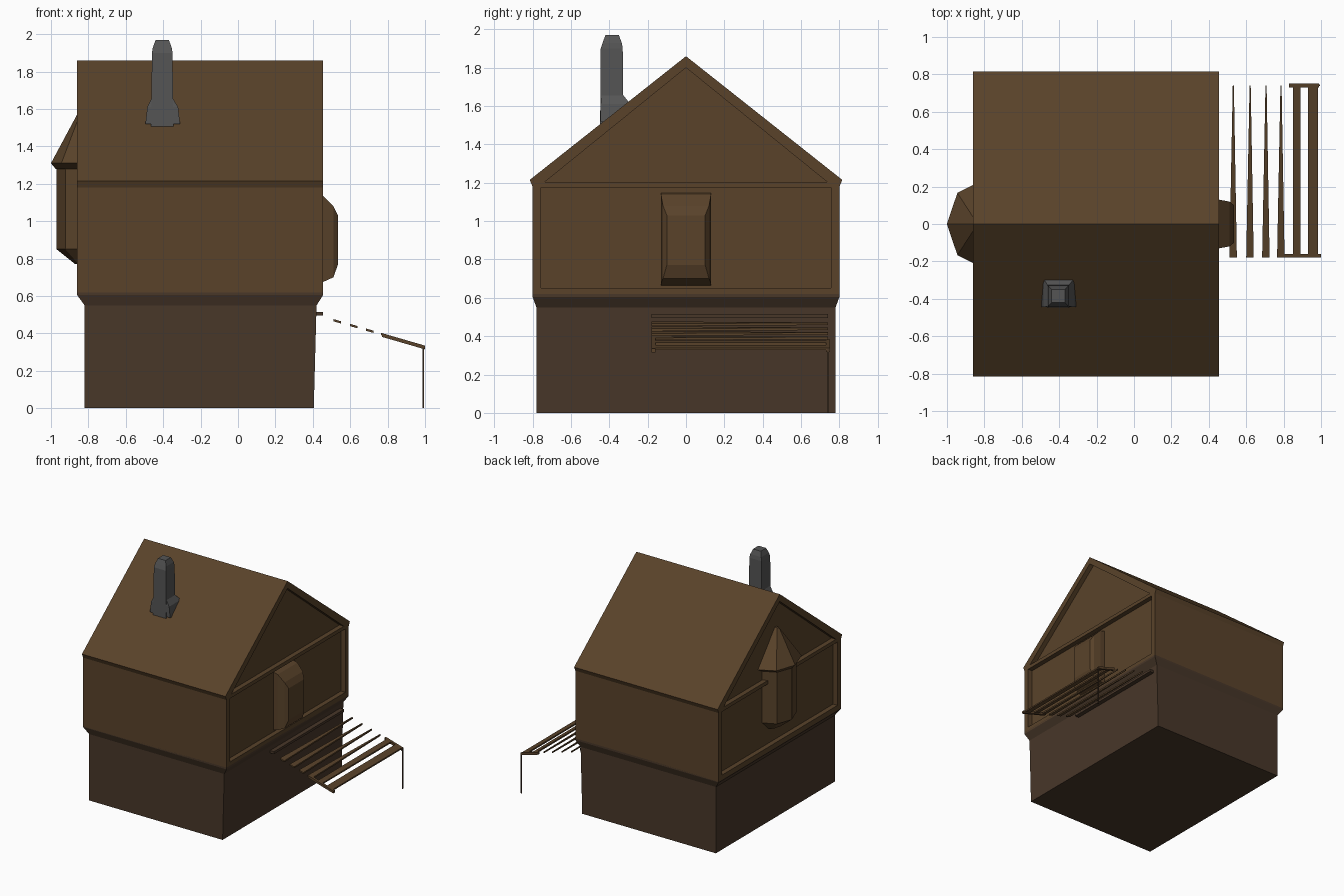
import bpy, bmesh
from math import cos, sin, pi

if "Cube" in bpy.data.objects:
    bpy.data.objects.remove(bpy.data.objects["Cube"])


def material(name, rgb):
    m = bpy.data.materials.new(name)
    m.diffuse_color = (*rgb, 1)
    m.use_nodes = True
    m.node_tree.nodes["Principled BSDF"].inputs["Base Color"].default_value = m.diffuse_color
    return m


WOOD = material("wood", (0.10, 0.055, 0.023))
DARK = material("dark_wood", (0.065, 0.038, 0.022))
STONE = material("stone", (0.09, 0.09, 0.09))


def finish(name, bm, mat):
    bmesh.ops.recalc_face_normals(bm, faces=bm.faces)
    me = bpy.data.meshes.new(name)
    bm.to_mesh(me)
    bm.free()
    me.materials.append(mat)
    ob = bpy.data.objects.new(name, me)
    bpy.context.collection.objects.link(ob)
    return ob


def loft(name, rings, mat):
    """Skin a stack of equally long closed rings and cap both ends."""
    bm = bmesh.new()
    vs = [[bm.verts.new(p) for p in r] for r in rings]
    n = len(vs[0])
    for a, b in zip(vs, vs[1:]):
        for i in range(n):
            j = (i + 1) % n
            bm.faces.new((a[i], a[j], b[j], b[i]))
    bm.faces.new(vs[0])
    bm.faces.new(vs[-1])
    return finish(name, bm, mat)


def rect(x0, x1, y0, y1, z):
    return [(x0, y0, z), (x1, y0, z), (x1, y1, z), (x0, y1, z)]


def box(name, x0, x1, y0, y1, z0, z1, mat=WOOD):
    return loft(name, [rect(x0, x1, y0, y1, z0), rect(x0, x1, y0, y1, z1)], mat)


def extrude_x(name, profile, x0, x1, mat=WOOD):
    return loft(name, [[(x, y, z) for y, z in profile] for x in (x0, x1)], mat)


X0, X1 = -0.86, 0.455

# ground floor with flared skirt under the overhang
loft("ground_floor", [rect(-0.82, 0.405, -0.78, 0.78, 0),
                      rect(-0.82, 0.42, -0.78, 0.78, 0.55),
                      rect(X0, X1, -0.80, 0.80, 0.605),
                      rect(X0, X1, -0.80, 0.80, 0.62)], DARK)

# upper floor and gable core, recessed at both ends
extrude_x("upper_floor", [(-0.78, 0.61), (0.78, 0.61), (0.78, 1.2), (0, 1.82), (-0.78, 1.2)],
          X0 + 0.04, X1 - 0.04)

# long side walls that frame the recessed ends
for s, side in ((-1, "front"), (1, "back")):
    y = sorted((s * 0.80, s * 0.755))
    box(side + "_wall", X0, X1, *y, 0.61, 1.2)

# sill and tie beams across each end
for x0, x1, side in ((X0, X0 + 0.06, "left"), (X1 - 0.06, X1, "right")):
    box(side + "_sill", x0, x1, -0.77, 0.77, 0.61, 0.65)
    box(side + "_tie_beam", x0, x1, -0.79, 0.79, 1.175, 1.205)

# roof
extrude_x("roof", [(-0.815, 1.215), (0, 1.86), (0.815, 1.215), (0.80, 1.18),
                   (0.76, 1.185), (0, 1.80), (-0.76, 1.185), (-0.80, 1.18)], X0, X1)

# chimney with stone footing
cx, cy = -0.405, -0.39
loft("chimney", [rect(-0.465, -0.345, -0.448, -0.325, 1.45),
                 rect(-0.46, -0.35, -0.445, -0.33, 1.9),
                 rect(-0.455, -0.355, -0.435, -0.335, 1.93),
                 rect(-0.44, -0.37, -0.42, -0.35, 1.97)], STONE)
loft("chimney_footing", [rect(-0.495, -0.31, -0.445, -0.28, 1.52),
                         rect(-0.485, -0.32, -0.445, -0.29, 1.61),
                         rect(-0.46, -0.35, -0.44, -0.33, 1.66)], STONE)

# right bay window, lofted outward along x
def bay_ring(x, w, z0, z1):
    return [(x, -w, z0), (x, w, z0), (x, w, z1), (x, -w, z1)]

loft("bay_window", [bay_ring(0.40, 0.13, 0.66, 1.15), bay_ring(0.455, 0.13, 0.675, 1.135),
                    bay_ring(0.51, 0.12, 0.70, 1.08), bay_ring(0.535, 0.10, 0.77, 1.03)], WOOD)

# left half-round turret: body, then pointed roof
def half_ring(reach, width, z, steps=4):
    base = -0.81
    return [(base - reach * sin(pi * i / steps), -width * cos(pi * i / steps), z)
            for i in range(steps + 1)]

loft("turret_body", [half_ring(0.06, 0.10, 0.77), half_ring(0.16, 0.18, 0.85),
                     half_ring(0.16, 0.18, 1.31)], WOOD)
loft("turret_roof", [half_ring(0.165, 0.185, 1.28), half_ring(0.19, 0.235, 1.31),
                     half_ring(0.045, 0.012, 1.58)], WOOD)

# sloping side canopy
def slope(x):
    return 0.50 - (x - 0.43) * 0.29


def slat(name, a0, a1, b0, b1, y0=-0.18, y1=0.74, t=0.012):
    """Board from y0 (a0..a1 in x) to y1 (b0..b1 in x), lying on the slope."""
    top = [(a0, y0), (a1, y0), (b1, y1), (b0, y1)]
    loft(name, [[(x, y, slope(x) - d) for x, y in top] for d in (t, 0)], WOOD)


for i, x in enumerate((0.51, 0.60, 0.685, 0.765)):
    slat(f"tapered_slat_{i + 1}", x, x + 0.04, x + 0.018, x + 0.024)
slat("outer_slat_1", 0.85, 0.89, 0.85, 0.89)
slat("outer_slat_2", 0.93, 0.985, 0.93, 0.985)
slat("canopy_end_rail_back", 0.83, 0.99, 0.83, 0.99, 0.73, 0.75, 0.02)
slat("canopy_end_rail_front", 0.77, 1.0, 0.77, 1.0, -0.18, -0.16, 0.02)
box("canopy_wall_rail", 0.41, 0.455, -0.18, 0.74, 0.495, 0.515, DARK)
box("canopy_post", 0.986, 0.994, 0.738, 0.746, 0, 0.335, DARK)
